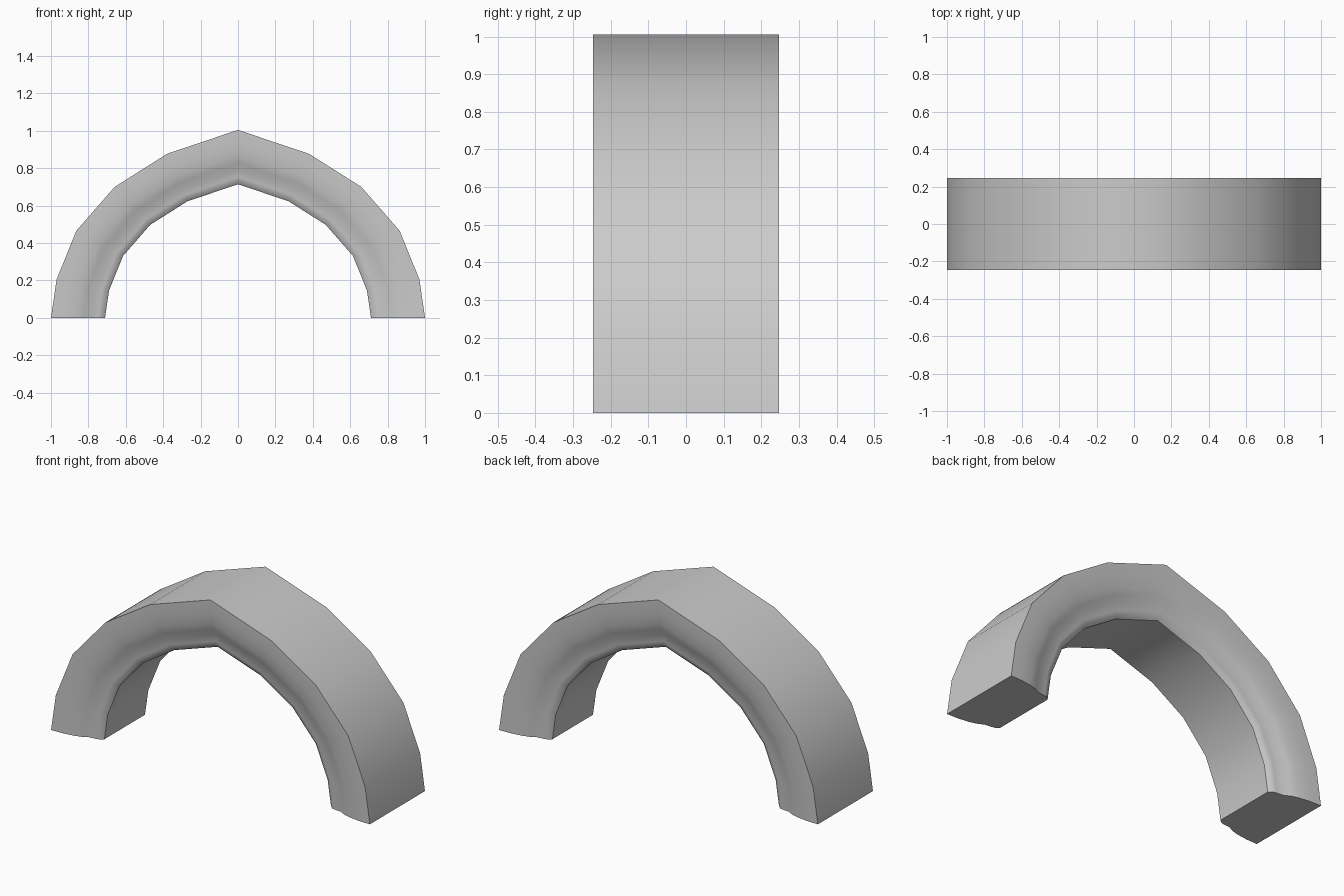
import bpy
import bmesh
import math

default = bpy.data.objects.get("Cube")
if default:
    bpy.data.objects.remove(default, do_unlink=True)

grey = bpy.data.materials.new("stone grey")
grey.use_nodes = True
colour = (0.6, 0.6, 0.6, 1)
grey.diffuse_color = colour
grey.node_tree.nodes["Principled BSDF"].inputs["Base Color"].default_value = colour

# Outer outline from the right foot to the peak, mirrored for the other half
half = [(1, 0), (0.97, 0.205), (0.865, 0.465), (0.66, 0.7), (0.38, 0.877), (0, 1.005)]
outline = half + [(-x, z) for x, z in reversed(half[:-1])]

# Moulding: share of the outer radius, half depth
moulding = [(1, 0.247), (0.93, 0.245), (0.865, 0.236), (0.825, 0.225), (0.79, 0.207),
            (0.75, 0.203), (0.73, 0.198), (0.711, 0.182)]
section = [(s, -d) for s, d in moulding] + [(s, d) for s, d in reversed(moulding)]

# Sweep the moulding along the outline
bm = bmesh.new()
rings = [[bm.verts.new((x * s, y, z * s)) for s, y in section] for x, z in outline]
count = len(section)
for a, b in zip(rings, rings[1:]):
    for i in range(count):
        j = (i + 1) % count
        bm.faces.new((a[i], a[j], b[j], b[i]))

# Flat feet
bm.faces.new(rings[0])
bm.faces.new(rings[-1])
bmesh.ops.recalc_face_normals(bm, faces=bm.faces)

mesh = bpy.data.meshes.new("arch")
bm.to_mesh(mesh)
bm.free()
mesh.materials.append(grey)
arch = bpy.data.objects.new("arch", mesh)
bpy.context.collection.objects.link(arch)

# Smooth faces, sharp rims
bpy.context.view_layer.objects.active = arch
arch.select_set(True)
bpy.ops.object.shade_smooth_by_angle(angle=math.radians(40))
